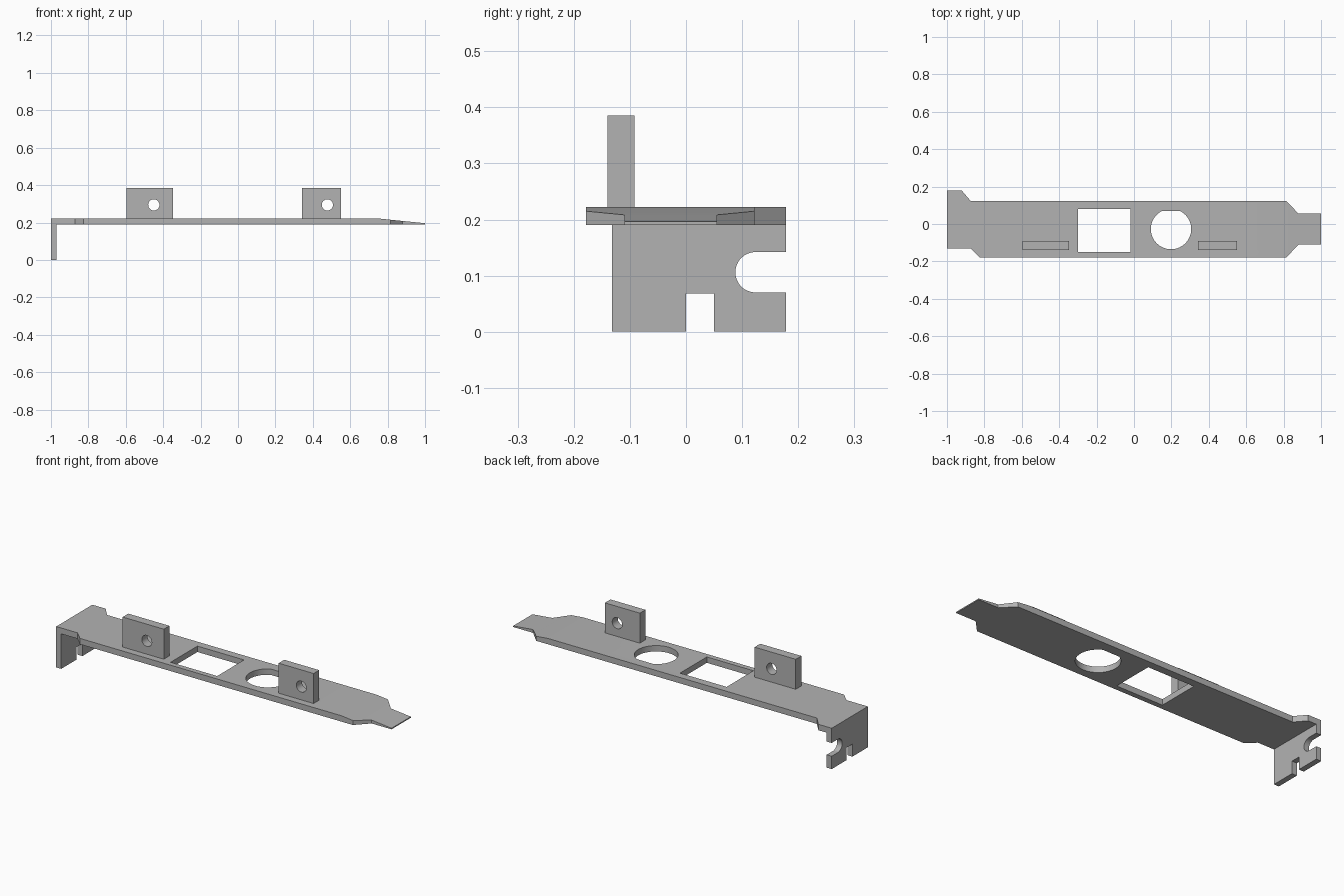
import bpy, bmesh, math
from mathutils import Vector

cube = bpy.data.objects.get("Cube")
if cube:
    bpy.data.objects.remove(cube)

metal = bpy.data.materials.new("grey_metal")
metal.use_nodes = True
metal.diffuse_color = (0.45, 0.45, 0.45, 1)
metal.node_tree.nodes["Principled BSDF"].inputs["Base Color"].default_value = (0.45, 0.45, 0.45, 1)

# Axis layouts: profile (u, v) and thickness t mapped to world
TOP = lambda u, v, t: Vector((u, v, t))
FRONT = lambda u, v, t: Vector((u, t, v))
SIDE = lambda u, v, t: Vector((t, u, v))


def prism(name, points, low, high, layout):
    """Extrude a closed profile between two levels."""
    bm = bmesh.new()
    face = bm.faces.new([bm.verts.new(layout(u, v, low)) for u, v in points])
    new = bmesh.ops.extrude_face_region(bm, geom=[face])["geom"]
    bmesh.ops.translate(bm, vec=layout(0, 0, high - low),
                        verts=[g for g in new if isinstance(g, bmesh.types.BMVert)])
    bmesh.ops.recalc_face_normals(bm, faces=bm.faces)
    mesh = bpy.data.meshes.new(name)
    bm.to_mesh(mesh)
    bm.free()
    mesh.materials.append(metal)
    obj = bpy.data.objects.new(name, mesh)
    bpy.context.collection.objects.link(obj)
    return obj


def rect(u0, u1, v0, v1):
    return [(u0, v0), (u1, v0), (u1, v1), (u0, v1)]


def arc(u, v, r, start, end, n):
    angles = [math.radians(start + (end - start) * i / n) for i in range(n + 1)]
    return [(u + r * math.cos(a), v + r * math.sin(a)) for a in angles]


def cut(obj, points, low, high, layout):
    """Subtract a prism and bake the result."""
    cutter = prism("cutter", points, low, high, layout)
    cutter.hide_render = True
    mod = obj.modifiers.new("cut", "BOOLEAN")
    mod.operation, mod.solver, mod.object = "DIFFERENCE", "EXACT", cutter
    bpy.context.view_layer.objects.active = obj
    bpy.ops.object.modifier_apply(modifier=mod.name)
    bpy.data.objects.remove(cutter)


def smooth(obj):
    bpy.ops.object.select_all(action="DESELECT")
    obj.select_set(True)
    bpy.context.view_layer.objects.active = obj
    bpy.ops.object.shade_smooth_by_angle(angle=math.radians(25))


BASE, TOP_Z = 0.19, 0.222

# Long plate with stepped ends
outline = [(-1, -0.132), (-0.872, -0.132), (-0.825, -0.178), (0.815, -0.178),
           (0.88, -0.11), (1, -0.11), (1, 0.055), (0.88, 0.055), (0.815, 0.122),
           (-0.872, 0.122), (-0.92, 0.178), (-1, 0.178)]
plate = prism("plate", outline, BASE, TOP_Z, TOP)

# Square opening and round opening with a flat back edge
cut(plate, rect(-0.3, -0.02, -0.15, 0.08), 0.1, 0.3, TOP)
cut(plate, arc(0.198, -0.027, 0.108, 118, 422, 48), 0.1, 0.3, TOP)

# Tapered tongue
cut(plate, [(0.745, TOP_Z), (1.05, 0.191), (1.05, 0.3), (0.745, 0.3)], -0.3, 0.3, FRONT)
smooth(plate)

# Bent end flange with an open slot and a round-ended screw notch
flange = prism("end_flange", rect(-0.132, 0.178, 0, BASE), -1, -0.97, SIDE)
cut(flange, rect(0, 0.05, -0.05, 0.068), -1.1, -0.9, SIDE)
cut(flange, [(0.25, 0.142)] + arc(0.124, 0.106, 0.036, 90, 270, 24) + [(0.25, 0.07)],
    -1.1, -0.9, SIDE)
smooth(flange)

# Upright mounting tabs with screw holes
for name, x0, x1, hole in (("right_tab", -0.595, -0.348, -0.45),
                           ("left_tab", 0.342, 0.552, 0.478)):
    tab = prism(name, rect(x0, x1, TOP_Z, 0.385), -0.14, -0.092, FRONT)
    cut(tab, arc(hole, 0.294, 0.03, 0, 348.75, 31), -0.3, 0.1, FRONT)
    smooth(tab)
